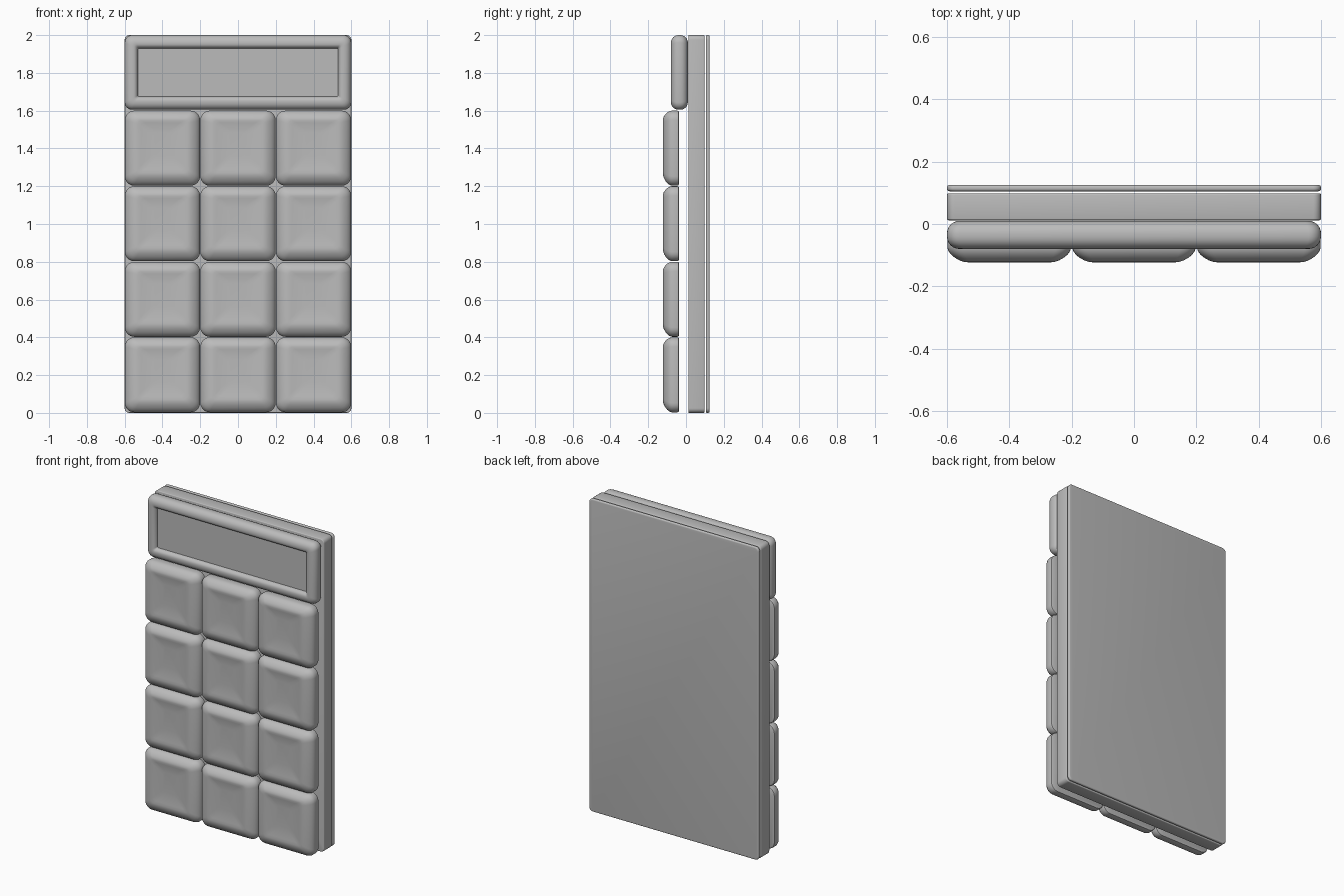
import bpy, bmesh, math

if "Cube" in bpy.data.objects:
    bpy.data.objects.remove(bpy.data.objects["Cube"])

grey = bpy.data.materials.new("plain_grey")
grey.diffuse_color = (0.5, 0.5, 0.5, 1)
grey.use_nodes = True
grey.node_tree.nodes["Principled BSDF"].inputs["Base Color"].default_value = grey.diffuse_color


def rounded_ring(x0, x1, z0, z1, r, y, steps=6):
    """Points of a rounded rectangle facing the front."""
    corners = [(x1 - r, z1 - r, 0), (x0 + r, z1 - r, 90),
               (x0 + r, z0 + r, 180), (x1 - r, z0 + r, 270)]
    pts = []
    for cx, cz, start in corners:
        for i in range(steps + 1):
            a = math.radians(start + 90 * i / steps)
            pts.append((cx + r * math.cos(a), y, cz + r * math.sin(a)))
    return pts


def stack(name, rect, radius, layers, top=1.0, r_min=0.008):
    """Skin rounded rings given as (inset, y), closed at both ends.
    top scales the inset along the upper edge."""
    x0, x1, z0, z1 = rect
    bm = bmesh.new()
    rings = []
    for inset, y in layers:
        r = max(radius - inset * 0.5, r_min)
        pts = rounded_ring(x0 + inset, x1 - inset, z0 + inset,
                           z1 - inset * top, r, y)
        rings.append([bm.verts.new(p) for p in pts])
    for a, b in zip(rings, rings[1:]):
        for i in range(len(a)):
            j = (i + 1) % len(a)
            bm.faces.new((a[i], a[j], b[j], b[i]))
    bm.faces.new(rings[0])
    bm.faces.new(rings[-1])
    bmesh.ops.recalc_face_normals(bm, faces=bm.faces)
    mesh = bpy.data.meshes.new(name)
    bm.to_mesh(mesh)
    bm.free()
    mesh.materials.append(grey)
    obj = bpy.data.objects.new(name, mesh)
    bpy.context.collection.objects.link(obj)
    return obj


def edge_arc(r, y, sign, n=6):
    """Quarter-round edge from the face at y (inset r) to the side wall."""
    return [(r * (1 - math.sin(t)), y + sign * r * (1 - math.cos(t)))
            for t in (math.pi / 2 * i / n for i in range(n + 1))]


# Thin rear cover and main body slab
stack("back_cover", (-0.6, 0.6, 0, 2), 0.025,
      edge_arc(0.008, 0.125, -1, 4) + edge_arc(0.008, 0.105, 1, 4)[::-1])
stack("body", (-0.6, 0.6, 0, 2), 0.025,
      edge_arc(0.005, 0.098, -1, 3) + edge_arc(0.005, 0.012, 1, 3)[::-1])

# Display housing: rounded outside, rolled lip down into a recess
outer = edge_arc(0.04, 0.01, -1) + edge_arc(0.04, -0.08, 1)[::-1]
lip = [(0.05, -0.08), (0.058, -0.077), (0.065, -0.07),
       (0.069, -0.061), (0.07, -0.05)]
stack("display_frame", (-0.6, 0.6, 1.605, 2), 0.04, outer + lip)
stack("display_panel", (-0.53, 0.53, 1.675, 1.93), 0.008,
      [(0, -0.050), (0, -0.055)])

# Twelve dished keys, steeper along their upper edge
key_layers = [(0.008, -0.037), (0.002, -0.040), (0, -0.046), (0, -0.075),
              (0.004, -0.087), (0.012, -0.098), (0.024, -0.108),
              (0.040, -0.117), (0.055, -0.122), (0.068, -0.123),
              (0.085, -0.121), (0.11, -0.118), (0.15, -0.116)]
for row in range(4):
    for col in range(3):
        x, z = -0.6 + 0.4 * col, 0.4 * row
        stack(f"key_{row + 1}_{col + 1}",
              (x + 0.001, x + 0.399, z + 0.003, z + 0.4),
              0.05, key_layers, top=0.75, r_min=0.02)

# Smooth shading with crisp edges kept
for obj in bpy.context.collection.objects:
    obj.select_set(True)
    bpy.context.view_layer.objects.active = obj
bpy.ops.object.shade_smooth_by_angle(angle=math.radians(35))
